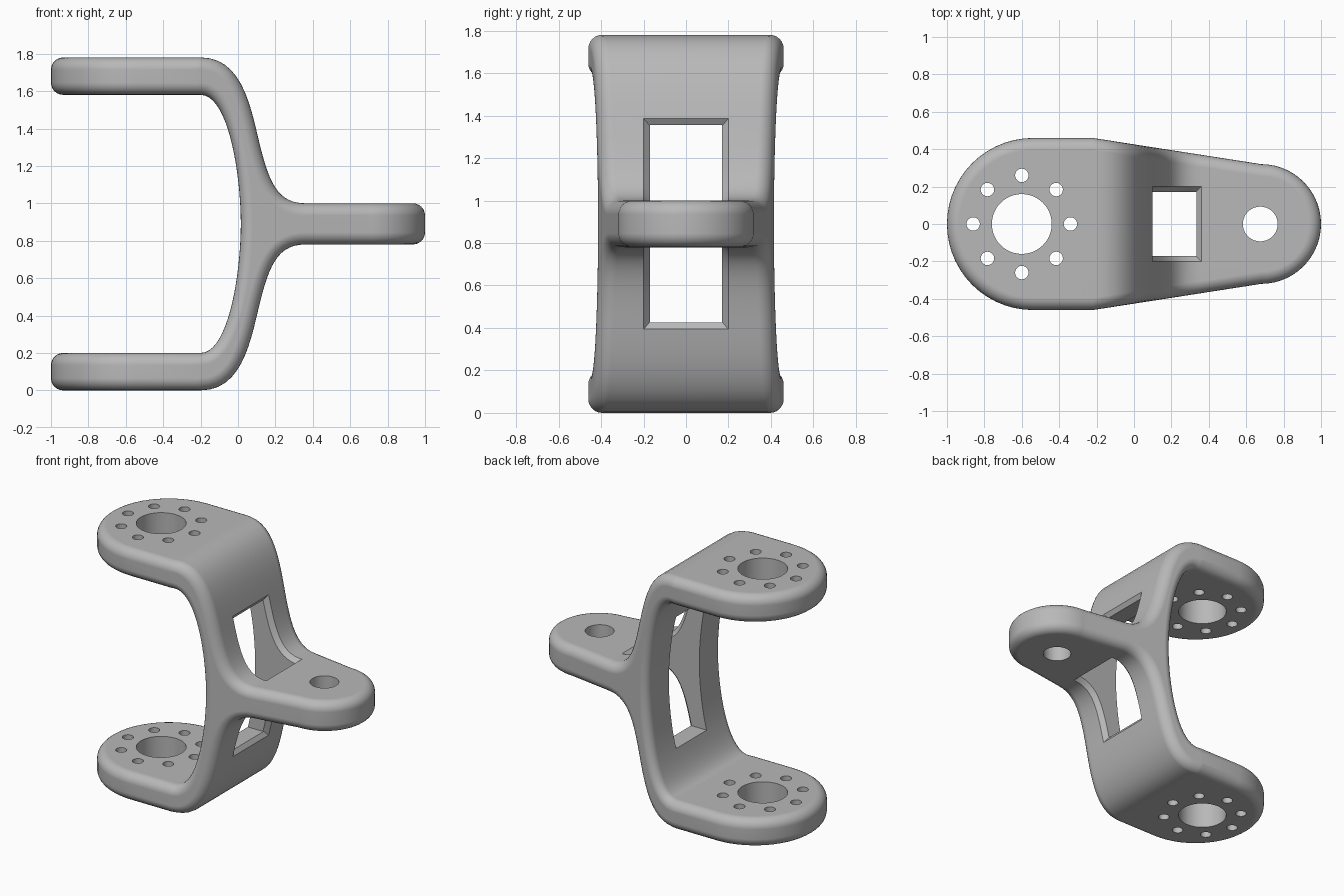
import bpy, bmesh
from math import sin, cos, pi
from mathutils import Vector, Matrix
from mathutils.geometry import interpolate_bezier

cube = bpy.data.objects.get("Cube")
if cube:
    bpy.data.objects.remove(cube, do_unlink=True)

HEIGHT = 1.78
ROUND = 0.065
CHAMFER = 0.03

grey = bpy.data.materials.new("plain_grey")
grey.use_nodes = True
grey.diffuse_color = (0.48, 0.48, 0.48, 1)
grey.node_tree.nodes["Principled BSDF"].inputs["Base Color"].default_value = grey.diffuse_color


def finish(name, bm):
    bmesh.ops.recalc_face_normals(bm, faces=bm.faces)
    mesh = bpy.data.meshes.new(name)
    bm.to_mesh(mesh)
    bm.free()
    mesh.materials.append(grey)
    obj = bpy.data.objects.new(name, mesh)
    bpy.context.collection.objects.link(obj)
    return obj


def prism(name, points, direction):
    bm = bmesh.new()
    face = bm.faces.new([bm.verts.new(p) for p in points])
    top = bmesh.ops.extrude_face_region(bm, geom=[face])["geom"]
    bmesh.ops.translate(bm, vec=direction, verts=[v for v in top if isinstance(v, bmesh.types.BMVert)])
    return finish(name, bm)


def apply(obj, mod):
    bpy.ops.object.select_all(action="DESELECT")
    bpy.context.view_layer.objects.active = obj
    obj.select_set(True)
    bpy.ops.object.modifier_apply(modifier=mod.name)


def boolean(obj, tool, operation):
    mod = obj.modifiers.new("cut", "BOOLEAN")
    mod.operation, mod.solver, mod.object = operation, "EXACT", tool
    apply(obj, mod)
    bpy.data.objects.remove(tool, do_unlink=True)


def bezier(*pts, steps=14):
    return [Vector(p) for p in interpolate_bezier(*[Vector((x, 0, z)) for x, z in pts], steps)]


def flip(points):
    return [Vector((p.x, p.y, HEIGHT - p.z)) for p in reversed(points)]


def arc(cx, radius, start, steps=28):
    return [Vector((cx + radius * cos(start + pi * i / steps),
                    radius * sin(start + pi * i / steps), -0.5)) for i in range(steps + 1)]


# Side profile: two outer arms, curved web and middle arm
outer = bezier((-0.2, 1.78), (0.03, 1.78), (0.07, 1.5), (0.12, 1.3))
outer += bezier((0.12, 1.3), (0.17, 1.1), (0.22, 1.0), (0.36, 1.0))[1:]
inner = bezier((-0.2, 1.58), (-0.05, 1.58), (0.015, 1.15), (0.015, 0.89), steps=20)
edge = [Vector((-1.2, 0, 1.78))] + outer + [Vector((1.2, 0, 1.0))]
hollow = [Vector((-1.2, 0, 1.58))] + inner
profile = edge + flip(edge) + list(reversed(hollow + flip(hollow)[1:]))
for p in profile:
    p.y = -0.7
bracket = prism("bracket", profile, (0, 1.4, 0))

# Plan outline trims the sides and rounds the ends
plan = arc(0.68, 0.32, -pi / 2) + [Vector((-0.22, 0.46, -0.5))]
plan += arc(-0.54, 0.46, pi / 2) + [Vector((-0.22, -0.46, -0.5))]
boolean(bracket, prism("plan_outline", plan, (0, 0, 3)), "INTERSECT")

# Rounded rims
bevel = bracket.modifiers.new("rims", "BEVEL")
bevel.width, bevel.segments = ROUND, 6
bevel.limit_method, bevel.angle_limit = "ANGLE", 0.8
bevel.use_clamp_overlap = False
apply(bracket, bevel)

# Window through the web and the root of the middle arm
window = [Vector((x, y, 0.425)) for x, y in
          ((-0.4, -0.17), (0.335, -0.17), (0.335, 0.17), (-0.4, 0.17))]
boolean(bracket, prism("window", window, (0, 0, HEIGHT - 0.85)), "DIFFERENCE")

# Chamfer around the outside of the window, following the curved web
path = [p for p in outer if p.z < 1.375 and p.x < 0.35]
path = [Vector((0.1, 0, 1.387))] + [Vector((p.x, 0, p.z)) for p in path] + [Vector((0.36, 0, 1.0))]
for lower in (False, True):
    bm = bmesh.new()
    rings = []
    for i, p in enumerate(path):
        t = (path[min(i + 1, len(path) - 1)] - path[max(i - 1, 0)]).normalized()
        n = Vector((-t.z, 0, t.x))
        slide = CHAMFER if i == 0 else -CHAMFER if i == len(path) - 1 else 0
        out, deep = p + n * CHAMFER - t * slide, p - n * CHAMFER + t * slide
        ring = []
        for q, y in ((out, -0.23), (out, 0.23), (deep, 0.17), (deep, -0.17)):
            z = HEIGHT - q.z if lower else q.z
            ring.append(bm.verts.new((q.x, y, z)))
        rings.append(ring)
    for a, b in zip(rings, rings[1:]):
        for k in range(4):
            bm.faces.new((a[k], a[k - 1], b[k - 1], b[k]))
    bm.faces.new(rings[0])
    bm.faces.new(rings[-1])
    boolean(bracket, finish("chamfer", bm), "DIFFERENCE")

# Bores and rings of bolt holes
holes = [(-0.6, 0, 0.16, 48), (0.675, 0, 0.093, 36)]
holes += [(-0.6 + 0.26 * cos(i * pi / 4), 0.26 * sin(i * pi / 4), 0.036, 20) for i in range(8)]
bm = bmesh.new()
for x, y, radius, sides in holes:
    bmesh.ops.create_cone(bm, cap_ends=True, segments=sides, radius1=radius, radius2=radius,
                          depth=3, matrix=Matrix.Translation((x, y, HEIGHT / 2)))
boolean(bracket, finish("holes", bm), "DIFFERENCE")

# Smooth shading with clean flats
bpy.ops.object.shade_smooth_by_angle(angle=0.6)
weighted = bracket.modifiers.new("clean_normals", "WEIGHTED_NORMAL")
weighted.keep_sharp = True
